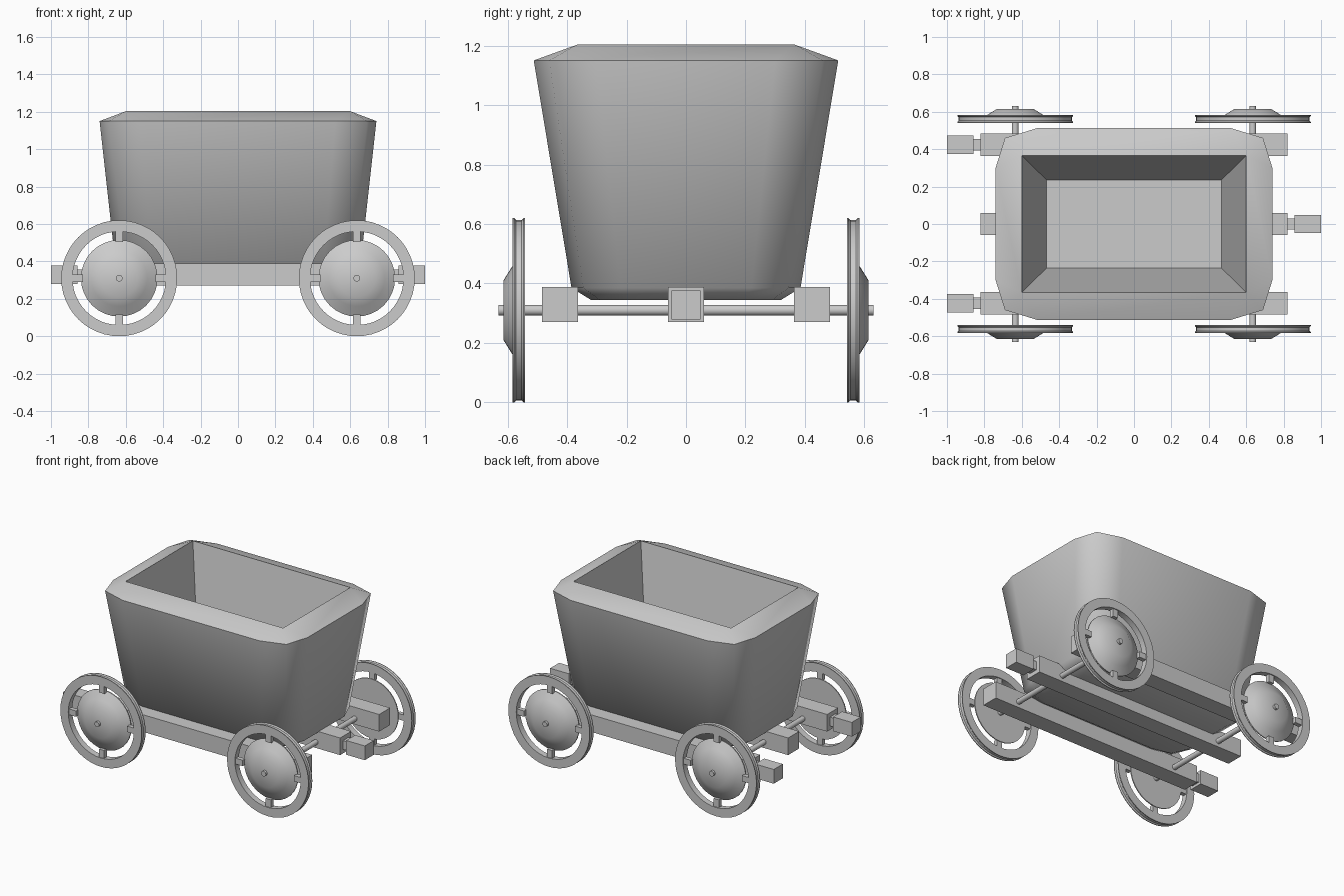
import bpy, bmesh, math
from mathutils import Matrix

if "Cube" in bpy.data.objects:
    bpy.data.objects.remove(bpy.data.objects["Cube"])


def finish(name, bm, angle=None):
    bmesh.ops.remove_doubles(bm, verts=bm.verts, dist=1e-5)
    bmesh.ops.recalc_face_normals(bm, faces=bm.faces)
    me = bpy.data.meshes.new(name)
    bm.to_mesh(me)
    bm.free()
    ob = bpy.data.objects.new(name, me)
    bpy.context.collection.objects.link(ob)
    if angle:
        bpy.ops.object.select_all(action='DESELECT')
        ob.select_set(True)
        bpy.context.view_layer.objects.active = ob
        bpy.ops.object.shade_smooth_by_angle(angle=math.radians(angle))
    return ob


def add_box(bm, x, y, z):
    m = Matrix.Translation([(a + b) / 2 for a, b in (x, y, z)]) @ \
        Matrix.Diagonal([b - a for a, b in (x, y, z)] + [1])
    bmesh.ops.create_cube(bm, size=1, matrix=m)


def bridge(bm, a, b):
    n = len(a)
    for i in range(n):
        j = (i + 1) % n
        bm.faces.new((a[i], a[j], b[j], b[i]))


def lathe(bm, profile, x, z, side, n=32, closed=False):
    # profile of (radius, y), turned around the axle
    rings = [[bm.verts.new((x + r * math.cos(2 * math.pi * i / n), side * y,
                            z + r * math.sin(2 * math.pi * i / n)))
              for i in range(n)] for r, y in profile]
    for a, b in zip(rings, rings[1:]):
        bridge(bm, a, b)
    if closed:
        bridge(bm, rings[-1], rings[0])
    else:
        bm.faces.new(rings[0])
        bm.faces.new(rings[-1])


def corner_ring(bm, corner, z):
    # corner points of one quadrant mirrored to a full loop
    pts = list(corner)
    pts += [(-x, y) for x, y in reversed(corner)]
    pts += [(-x, -y) for x, y in corner]
    pts += [(x, -y) for x, y in reversed(corner)]
    return [bm.verts.new((x, y, z)) for x, y in pts]


# tub: outer shell, sloped rim, inner walls and floor
bm = bmesh.new()
rings = [corner_ring(bm, c, z) for c, z in (
    ([(0.59, 0.19), (0.545, 0.29), (0.42, 0.32)], 0.345),
    ([(0.655, 0.22), (0.605, 0.345), (0.46, 0.385)], 0.385),
    ([(0.74, 0.30), (0.69, 0.46), (0.52, 0.512)], 1.15),
    ([(0.60, 0.366)] * 3, 1.203),
    ([(0.467, 0.235)] * 3, 0.44))]
for a, b in zip(rings, rings[1:]):
    bridge(bm, a, b)
bm.faces.new(rings[0])
bm.faces.new((rings[-1][0], rings[-1][3], rings[-1][6], rings[-1][9]))
finish("tub", bm, 60)

# frame beams, each with a coupling neck and block at one end
for name, yc, end in (("front_beam", -0.424, -1), ("back_beam", 0.424, -1),
                      ("centre_beam", 0, 1)):
    bm = bmesh.new()
    add_box(bm, (-0.82, 0.82), (yc - 0.06, yc + 0.06), (0.27, 0.388))
    for x0, x1, h in ((0.81, 0.865, 0.03), (0.858, 1.0, 0.049)):
        add_box(bm, sorted((end * x0, end * x1)), (yc - h, yc + h),
                (0.328 - h, 0.328 + h))
    finish(name, bm)

# axles and wheels
R = 0.31
for xn, x in (("left", -0.635), ("right", 0.635)):
    bm = bmesh.new()
    lathe(bm, [(0.018, -0.63), (0.018, 0.63)], x, R, 1, 16)
    finish(xn + "_axle", bm, 40)
    for yn, s in (("front", -1), ("back", 1)):
        # grooved rim
        bm = bmesh.new()
        lathe(bm, [(0.25, 0.541), (R, 0.541), (R, 0.546), (0.303, 0.553),
                   (0.303, 0.571), (R, 0.578), (R, 0.583), (0.25, 0.583)],
              x, R, s, 48, True)
        # domed hub disc
        lathe(bm, [(0.205, 0.543), (0.205, 0.55), (0.15, 0.583),
                   (0.10, 0.614)], x, R, s, 32)
        # four short spokes
        y = sorted((s * 0.547, s * 0.577))
        for d in (-1, 1):
            r = sorted((d * 0.195, d * 0.26))
            add_box(bm, (x + r[0], x + r[1]), y, (R - 0.02, R + 0.02))
            add_box(bm, (x - 0.02, x + 0.02), y, (R + r[0], R + r[1]))
        finish(f"{yn}_{xn}_wheel", bm, 35)
